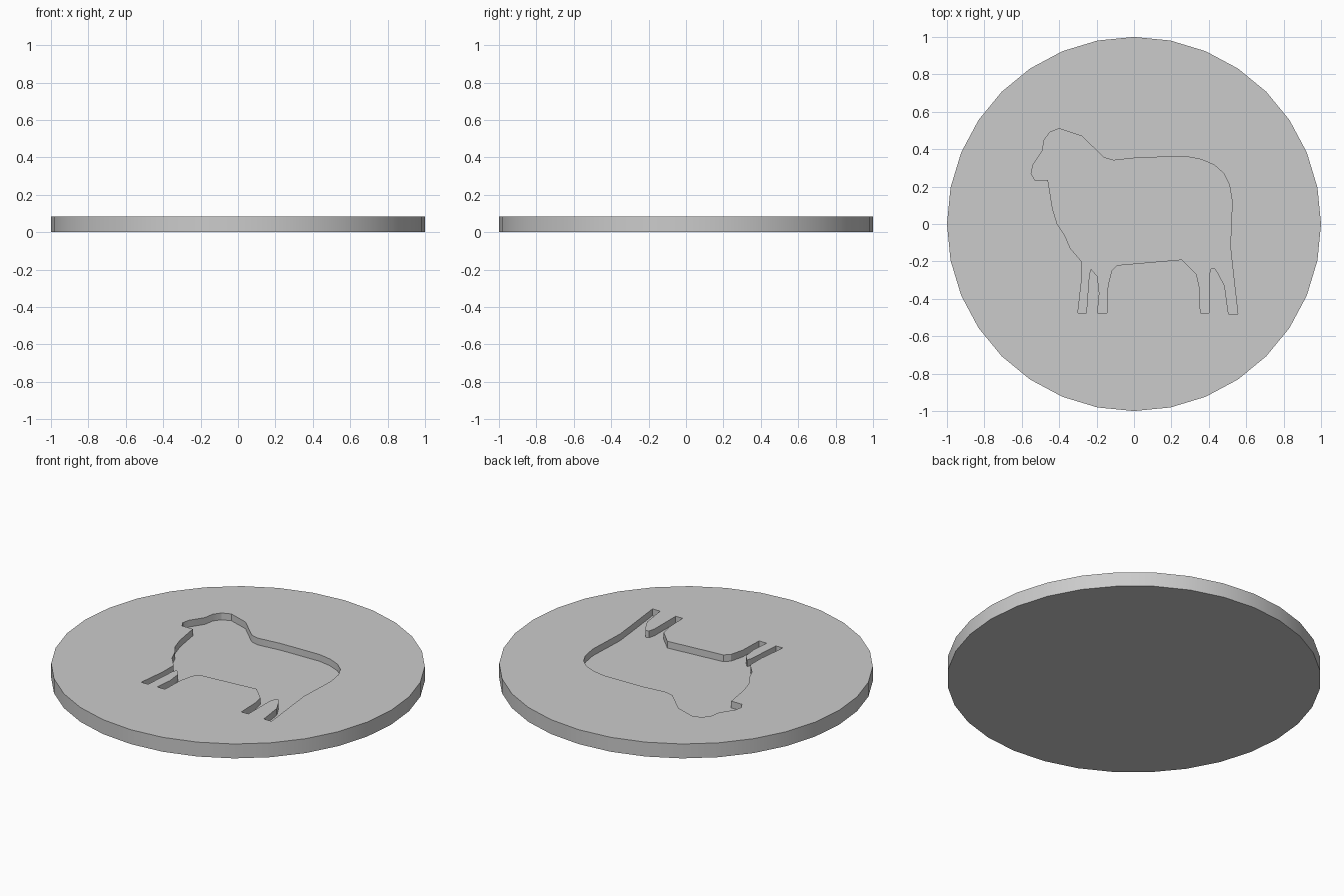
import bpy
import bmesh
import math
from mathutils import Vector

if "Cube" in bpy.data.objects:
    bpy.data.objects.remove(bpy.data.objects["Cube"], do_unlink=True)

THICKNESS = 0.085
FLOOR = 0.045


def make_material(name, colour):
    material = bpy.data.materials.new(name)
    material.use_nodes = True
    material.diffuse_color = colour
    material.node_tree.nodes["Principled BSDF"].inputs["Base Color"].default_value = colour
    return material


def make_prism(name, outline, bottom, top, material):
    """Extrude a closed outline straight up from bottom to top."""
    bm = bmesh.new()
    face = bm.faces.new([bm.verts.new((x, y, bottom)) for x, y in outline])
    extruded = bmesh.ops.extrude_face_region(bm, geom=[face], use_keep_orig=True)
    raised = [v for v in extruded["geom"] if isinstance(v, bmesh.types.BMVert)]
    bmesh.ops.translate(bm, verts=raised, vec=Vector((0, 0, top - bottom)))
    bmesh.ops.recalc_face_normals(bm, faces=bm.faces)
    mesh = bpy.data.meshes.new(name)
    bm.to_mesh(mesh)
    bm.free()
    mesh.materials.append(material)
    obj = bpy.data.objects.new(name, mesh)
    bpy.context.collection.objects.link(obj)
    return obj


# Sheep silhouette, in hundredths, clockwise from the crown of the head
back_and_rump = [(-40, 51), (-28, 47), (-16, 35.5), (-11, 34), (3, 35.5), (28, 36),
                 (36, 34.5), (43, 31.5), (48, 27), (51, 21), (52.5, 12), (52, 0),
                 (51.5, -12), (53, -26)]
hind_legs = [(55.5, -48), (50.5, -48), (48.5, -33), (45, -26.5), (43, -23.5),
             (41, -24), (40, -28), (40, -47.5), (35.5, -47.5), (35, -34),
             (33.5, -27)]
belly = [(25.5, -19), (-9, -22), (-12, -25)]
front_legs = [(-14, -33), (-14.5, -47.5), (-19.5, -47.5), (-18.5, -37), (-19.5, -28),
              (-23, -24), (-24, -27), (-25.5, -47.5), (-30, -47.5), (-28, -30)]
chest = [(-28, -20), (-34, -13), (-37, -6), (-41, 0), (-43.5, 8)]
face = [(-46, 23.5), (-53, 23.5), (-55, 27), (-54, 31.5), (-49, 39), (-48, 45), (-45, 49)]
sheep = [(x / 100, y / 100)
         for x, y in back_and_rump + hind_legs + belly + front_legs + chest + face]

# Round disc
SIDES = 32
circle = [(math.cos(math.tau * i / SIDES), math.sin(math.tau * i / SIDES))
          for i in range(SIDES)]
grey = make_material("plain grey", (0.6, 0.6, 0.6, 1))
disc = make_prism("disc", circle, 0, THICKNESS, grey)

# Sink the silhouette into the top of the disc
cutter = make_prism("sheep_cutter", sheep, FLOOR, THICKNESS + 0.1, grey)
cutter.hide_render = True
recess = disc.modifiers.new("sheep_recess", "BOOLEAN")
recess.operation = "DIFFERENCE"
recess.solver = "EXACT"
recess.object = cutter

for obj in bpy.context.selected_objects:
    obj.select_set(False)
disc.select_set(True)
bpy.context.view_layer.objects.active = disc
bpy.ops.object.modifier_apply(modifier=recess.name)
bpy.data.objects.remove(cutter, do_unlink=True)

# Smooth rim with crisp top and bottom edges
bpy.ops.object.shade_smooth_by_angle(angle=math.radians(30))
